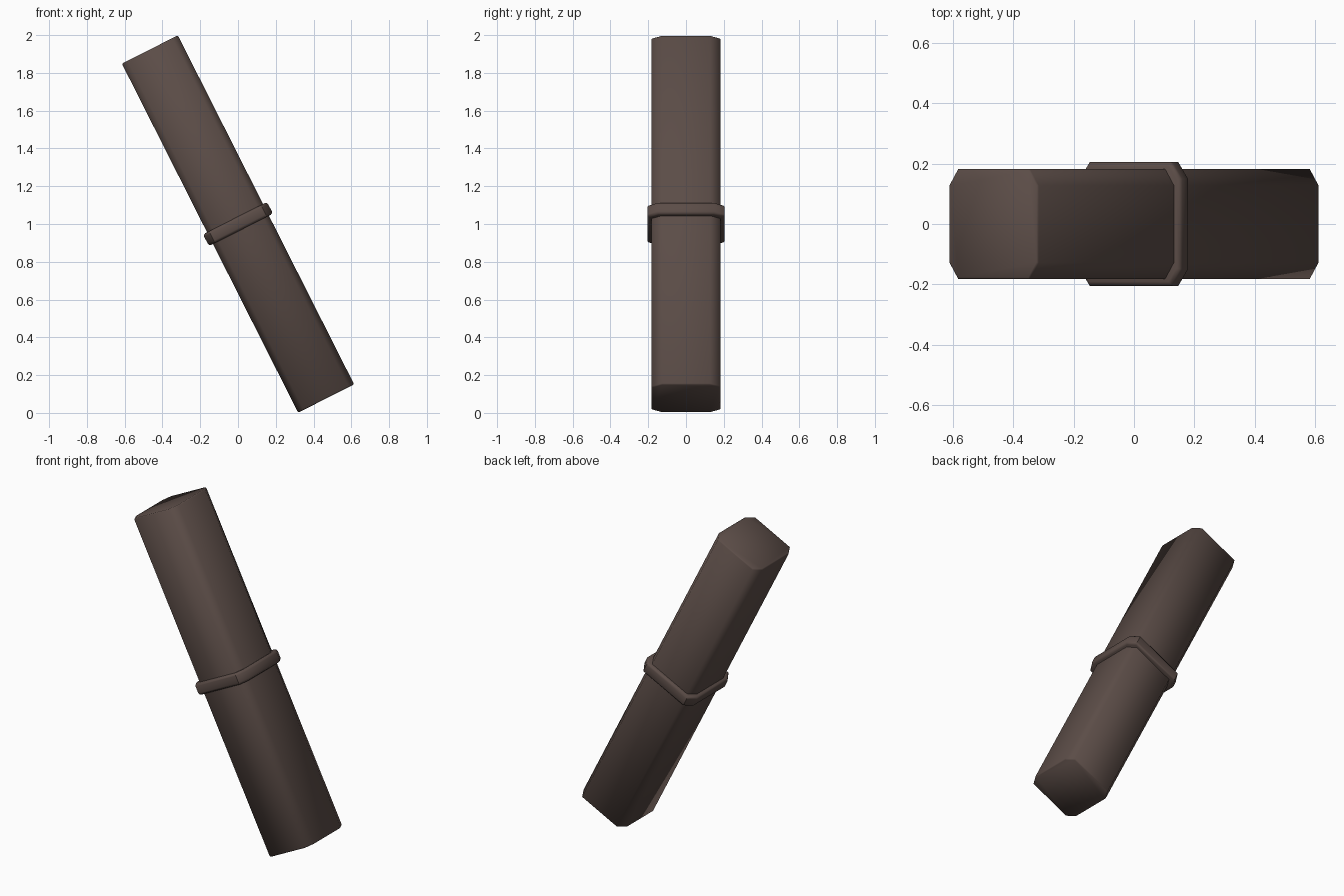
import bpy, bmesh, math
from mathutils import Matrix

if "Cube" in bpy.data.objects:
    bpy.data.objects.remove(bpy.data.objects["Cube"])

TILT = Matrix.Translation((0, 0, 1.0)) @ Matrix.Rotation(math.radians(-26.8), 4, 'Y')

brown = bpy.data.materials.new("dark_brown")
brown.diffuse_color = (0.105, 0.073, 0.063, 1)
brown.use_nodes = True
brown.node_tree.nodes["Principled BSDF"].inputs["Base Color"].default_value = brown.diffuse_color


def chamfered_prism(name, hx, hy, length, cx, cy, bevel, segments):
    """Eight-sided prism along the tilted axis, with softened end rims."""
    quarter = [(hx, hy - cy), (hx - cx, hy)]
    outline = (quarter + [(-x, y) for x, y in reversed(quarter)]
               + [(-x, -y) for x, y in quarter]
               + [(x, -y) for x, y in reversed(quarter)])
    bm = bmesh.new()
    base = bm.faces.new([bm.verts.new((x, y, -length / 2)) for x, y in outline])
    grown = bmesh.ops.extrude_face_region(bm, geom=[base], use_keep_orig=True)
    top = [v for v in grown["geom"] if isinstance(v, bmesh.types.BMVert)]
    bmesh.ops.translate(bm, verts=top, vec=(0, 0, length))
    bmesh.ops.recalc_face_normals(bm, faces=bm.faces)
    rims = [e for e in bm.edges if abs(e.verts[0].co.z - e.verts[1].co.z) < 1e-5]
    bmesh.ops.bevel(bm, geom=rims, offset=bevel, segments=segments,
                    profile=0.5, affect='EDGES')
    bmesh.ops.recalc_face_normals(bm, faces=bm.faces)
    bm.transform(TILT)
    mesh = bpy.data.meshes.new(name)
    bm.to_mesh(mesh)
    bm.free()
    mesh.materials.append(brown)
    obj = bpy.data.objects.new(name, mesh)
    bpy.context.collection.objects.link(obj)
    bpy.ops.object.select_all(action='DESELECT')
    obj.select_set(True)
    bpy.context.view_layer.objects.active = obj
    bpy.ops.object.shade_smooth_by_angle(angle=math.radians(50))
    return obj


# Long leaning bar
chamfered_prism("bar", 0.166, 0.183, 2.07, 0.033, 0.055, 0.006, 1)
# Raised collar around the middle
chamfered_prism("collar", 0.19, 0.205, 0.07, 0.036, 0.055, 0.014, 2)
